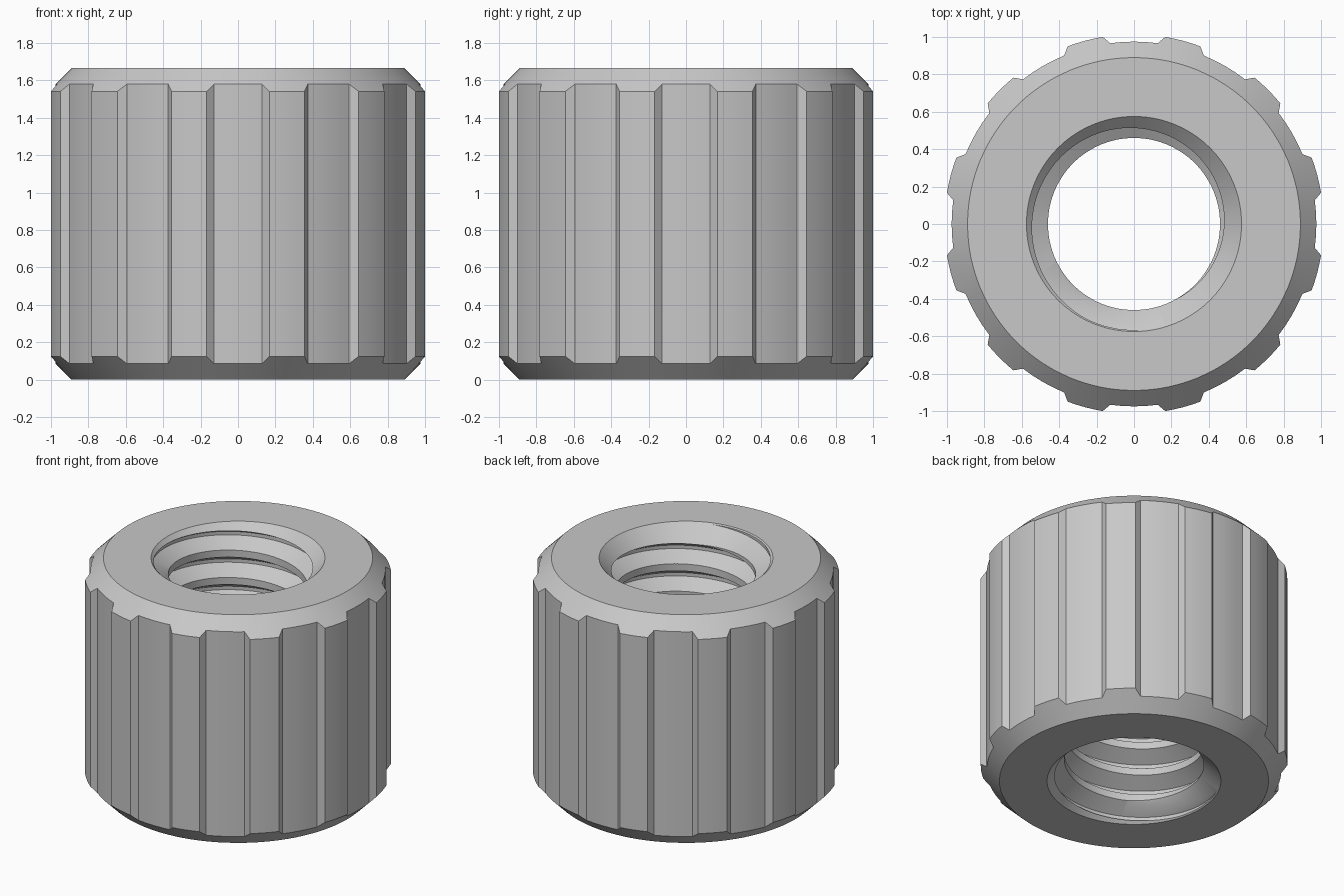
import bpy, bmesh
from math import radians, sin, cos, tan, pi

if "Cube" in bpy.data.objects:
    bpy.data.objects.remove(bpy.data.objects["Cube"])

HEIGHT = 1.665
RIM, RIDGE, VALLEY = 0.89, 1.014, 0.975      # outer radii
MOUTH, BORE, ROOT = 0.575, 0.46, 0.567       # hole radii
PITCH, STEPS = 0.2, 96
TEETH, CUTS = 12, 4

steel = bpy.data.materials.new("light grey metal")
steel.use_nodes = True
colour = (0.58, 0.58, 0.58, 1)
steel.diffuse_color = colour
steel.node_tree.nodes["Principled BSDF"].inputs["Base Color"].default_value = colour


def finish(bm, name):
    bmesh.ops.recalc_face_normals(bm, faces=bm.faces)
    mesh = bpy.data.meshes.new(name)
    bm.to_mesh(mesh)
    bm.free()
    obj = bpy.data.objects.new(name, mesh)
    bpy.context.collection.objects.link(obj)
    mesh.materials.append(steel)
    return obj


def skin(bm, sections, closed):
    """Join matching closed cross-sections with quads."""
    loops = [[bm.verts.new(p) for p in s] for s in sections]
    pairs = list(zip(loops, loops[1:]))
    if closed:
        pairs.append((loops[-1], loops[0]))
    else:
        bm.faces.new(loops[0])
        bm.faces.new(loops[-1])
    for a, b in pairs:
        n = len(a)
        for i in range(n):
            j = (i + 1) % n
            bm.faces.new((a[i], a[j], b[j], b[i]))


def polar(r, a, z):
    return (r * cos(a), r * sin(a), z)


# Knurled outline: one valley and one ridge per tooth
outline = []
for t in range(TEETH):
    for centre, half, r in ((0, 7.5, VALLEY), (15, 5.5, RIDGE)):
        for i in range(CUTS + 1):
            a = t * 360 / TEETH + centre + half * (2 * i / CUTS - 1)
            outline.append((radians(a), r))

# Body with chamfered rims and a countersunk bore
sections = []
for a, r in outline:
    lead = MOUTH - BORE
    profile = [(MOUTH, 0), (RIM, 0), (r, r - RIM), (r, HEIGHT - r + RIM),
               (RIM, HEIGHT), (MOUTH, HEIGHT), (BORE, HEIGHT - lead), (BORE, lead)]
    sections.append([polar(pr, a, z) for pr, z in profile])
bm = bmesh.new()
skin(bm, sections, True)
nut = finish(bm, "knurled_nut")

# Helical cutter for the right-hand internal thread
inner = BORE - 0.02
flat = PITCH / 16
wide = flat + (ROOT - inner) * tan(radians(30))
sections = []
for k in range(-9 * STEPS, 2 * STEPS + 1):
    a = 2 * pi * (k + 0.5) / STEPS
    z = 1.51 + PITCH * a / (2 * pi)
    sections.append([polar(inner, a, z - wide), polar(ROOT, a, z - flat),
                     polar(ROOT, a, z + flat), polar(inner, a, z + wide)])
bm = bmesh.new()
skin(bm, sections, False)
cutter = finish(bm, "thread_cutter")
cutter.hide_render = True

cut = nut.modifiers.new("thread", "BOOLEAN")
cut.operation = "DIFFERENCE"
cut.solver = "EXACT"
cut.object = cutter
bpy.ops.object.select_all(action="DESELECT")
nut.select_set(True)
bpy.context.view_layer.objects.active = nut
bpy.ops.object.modifier_apply(modifier=cut.name)
bpy.data.objects.remove(cutter)
bpy.ops.object.shade_smooth_by_angle(angle=radians(25))
